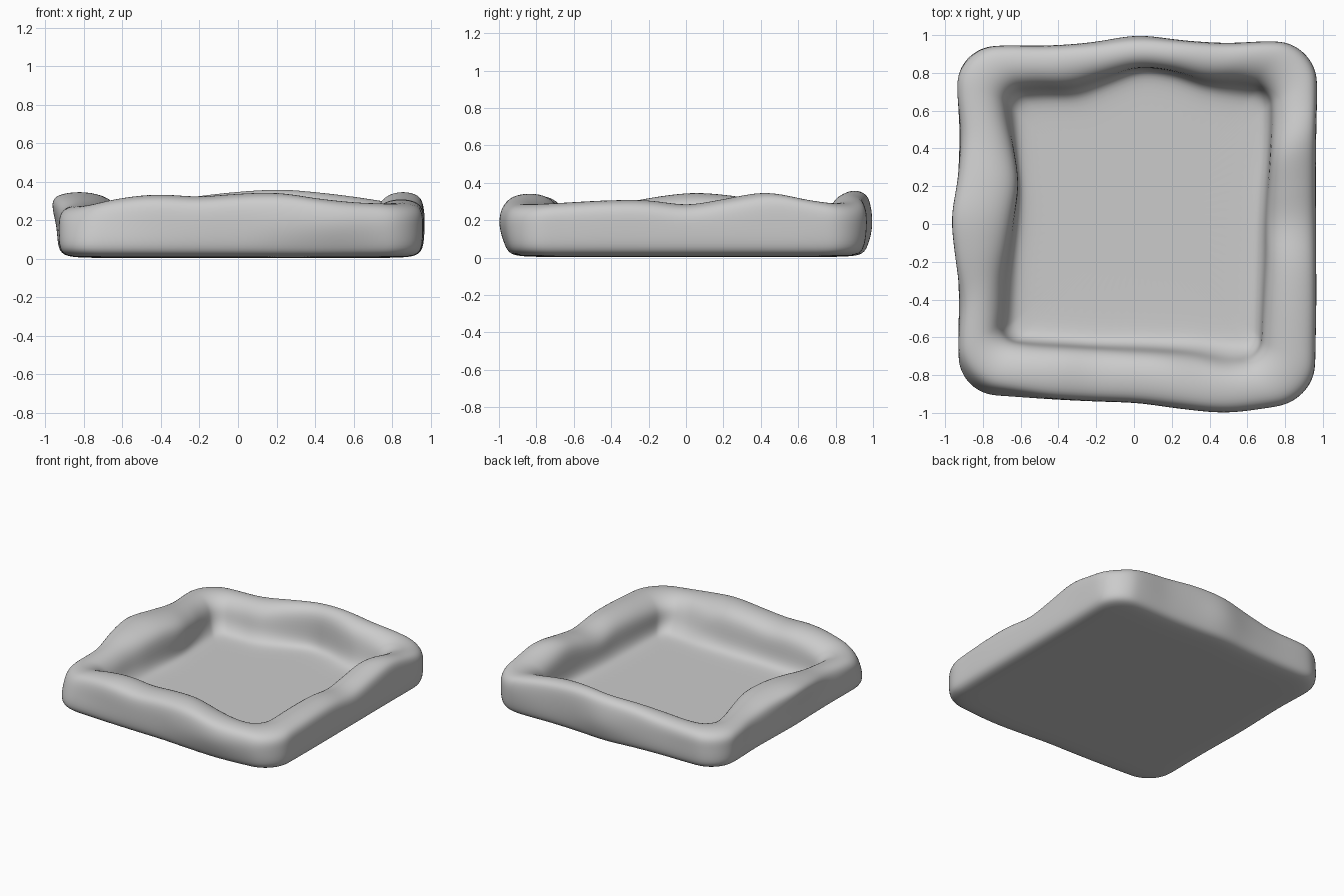
import bpy, bmesh, math

if "Cube" in bpy.data.objects:
    bpy.data.objects.remove(bpy.data.objects["Cube"])

# Side curves: distance from centre, nine even samples along each side
# (left/right sampled along +y, front/back along +x)
BASE = dict(L=[.935] * 9, R=[.96] * 9, F=[.935] * 9, B=[.945] * 9)
OUTER = dict(L=[.92, .93, .925, .93, .94, .93, .92, .935, .93],
             R=[.96, .96, .965, .965, .965, .965, .965, .97, .965],
             F=[.88, .90, .925, .94, .95, .985, 1.005, .975, .94],
             B=[.935, .945, .945, .965, 1.005, .975, .96, .97, .955])
UPPER = dict(L=[.92, .93, .915, .96, .985, .935, .915, .94, .93],
             R=[.96, .96, .965, .965, .96, .96, .965, .97, .965],
             F=[.84, .88, .92, .935, .945, .97, .99, .965, .93],
             B=[.93, .945, .94, .955, .985, .97, .955, .965, .95])
INNER = dict(L=[.72, .70, .69, .66, .63, .605, .63, .67, .69],
             R=[.67, .68, .69, .70, .70, .71, .72, .73, .73],
             F=[.62, .64, .65, .66, .67, .68, .70, .735, .72],
             B=[.72, .73, .73, .78, .825, .81, .765, .76, .73])
FLOOR = dict(L=[.66, .65, .64, .63, .615, .61, .62, .63, .64],
             R=[.66, .66, .665, .67, .675, .685, .70, .705, .70],
             F=[.60, .61, .62, .63, .63, .635, .64, .66, .66],
             B=[.67, .68, .685, .75, .81, .79, .73, .70, .69])
CREST = dict(L=[.275, .28, .295, .33, .35, .335, .305, .29, .29],
             R=[.29, .30, .31, .31, .287, .32, .352, .315, .29],
             F=[.275, .318, .337, .326, .34, .345, .315, .295, .29],
             B=[.29, .29, .30, .33, .352, .362, .345, .32, .29])
FLOOR_Z = .045


def sample(c, t):
    """Smooth value of a nine-sample curve at t in -1..1."""
    s = (t + 1) * 4
    i = max(0, min(7, int(s)))
    f = s - i
    a, b, d, e = c[max(i - 1, 0)], c[i], c[i + 1], c[min(i + 2, 8)]
    return b + .5 * f * (d - a + f * (2*a - 5*b + 4*d - e + f * (3*(b - d) + e - a)))


def mix(a, b, f, inset=0):
    return {k: [p + (q - p) * f - inset for p, q in zip(a[k], b[k])] for k in a}


def unit_loop(r, straight=18, arc=6):
    """Rounded square in -1..1, counter-clockwise from the front side."""
    pts = []
    for s in range(4):
        side = [(-1 + r + (2 - 2*r) * i / straight, -1) for i in range(straight)]
        side += [(1 - r + r * math.sin(a), -1 + r - r * math.cos(a))
                 for a in (math.pi / 2 * i / arc for i in range(arc))]
        for x, y in side:
            for _ in range(s):
                x, y = -y, x
            pts.append((x, y))
    return pts


def crest(px, py):
    a, b = abs(px) ** 8, abs(py) ** 8
    hx = sample(CREST['R' if px > 0 else 'L'], py)
    hy = sample(CREST['F' if py < 0 else 'B'], px)
    return (a * hx + b * hy) / (a + b)


def ring(bm, curves, r, low, rel):
    """One loop of the wall; height is low, or crest + rel when low is None."""
    out = []
    for px, py in unit_loop(r):
        u, v = (px + 1) / 2, (py + 1) / 2
        x = -sample(curves['L'], py) * (1 - u) + sample(curves['R'], py) * u
        y = -sample(curves['F'], px) * (1 - v) + sample(curves['B'], px) * v
        z = low if low is not None else crest(px, py) + rel
        out.append(bm.verts.new((x, y, z)))
    return out


# Wall section from underside, over the rim, down to the floor
low_wall = mix(BASE, OUTER, .5)
section = [
    (mix(low_wall, low_wall, 0, .30), .19, .004, 0),
    (mix(low_wall, low_wall, 0, .10), .19, .004, 0),
    (mix(low_wall, low_wall, 0, .025), .19, .018, 0),
    (low_wall, .20, .065, 0),
    (OUTER, .21, .17, 0),
    (mix(OUTER, UPPER, .8), .21, None, -.06),
    (mix(UPPER, INNER, .12), .21, None, -.015),
    (mix(UPPER, INNER, .45), .19, None, .002),
    (mix(UPPER, INNER, .78), .16, None, -.016),
    (INNER, .14, None, -.075),
    (mix(INNER, FLOOR, .5, -.01), .13, .13, 0),
    (FLOOR, .12, FLOOR_Z + .025, 0),
    (mix(FLOOR, FLOOR, 0, .05), .12, FLOOR_Z + .002, 0),
    (mix(FLOOR, FLOOR, 0, .20), .12, FLOOR_Z, 0),
]

bm = bmesh.new()
rings = [ring(bm, *s) for s in section]
n = len(rings[0])
for a, b in zip(rings, rings[1:]):
    for i in range(n):
        j = (i + 1) % n
        bm.faces.new((a[i], a[j], b[j], b[i]))
bm.faces.new(rings[0][::-1])
bm.faces.new(rings[-1])
bmesh.ops.recalc_face_normals(bm, faces=bm.faces)
for f in bm.faces:
    f.smooth = True
mesh = bpy.data.meshes.new("padded_tray")
bm.to_mesh(mesh)
bm.free()
tray = bpy.data.objects.new("padded_tray", mesh)
bpy.context.collection.objects.link(tray)

# Soft clay-like finish
sub = tray.modifiers.new("soften", 'SUBSURF')
sub.levels = sub.render_levels = 2
